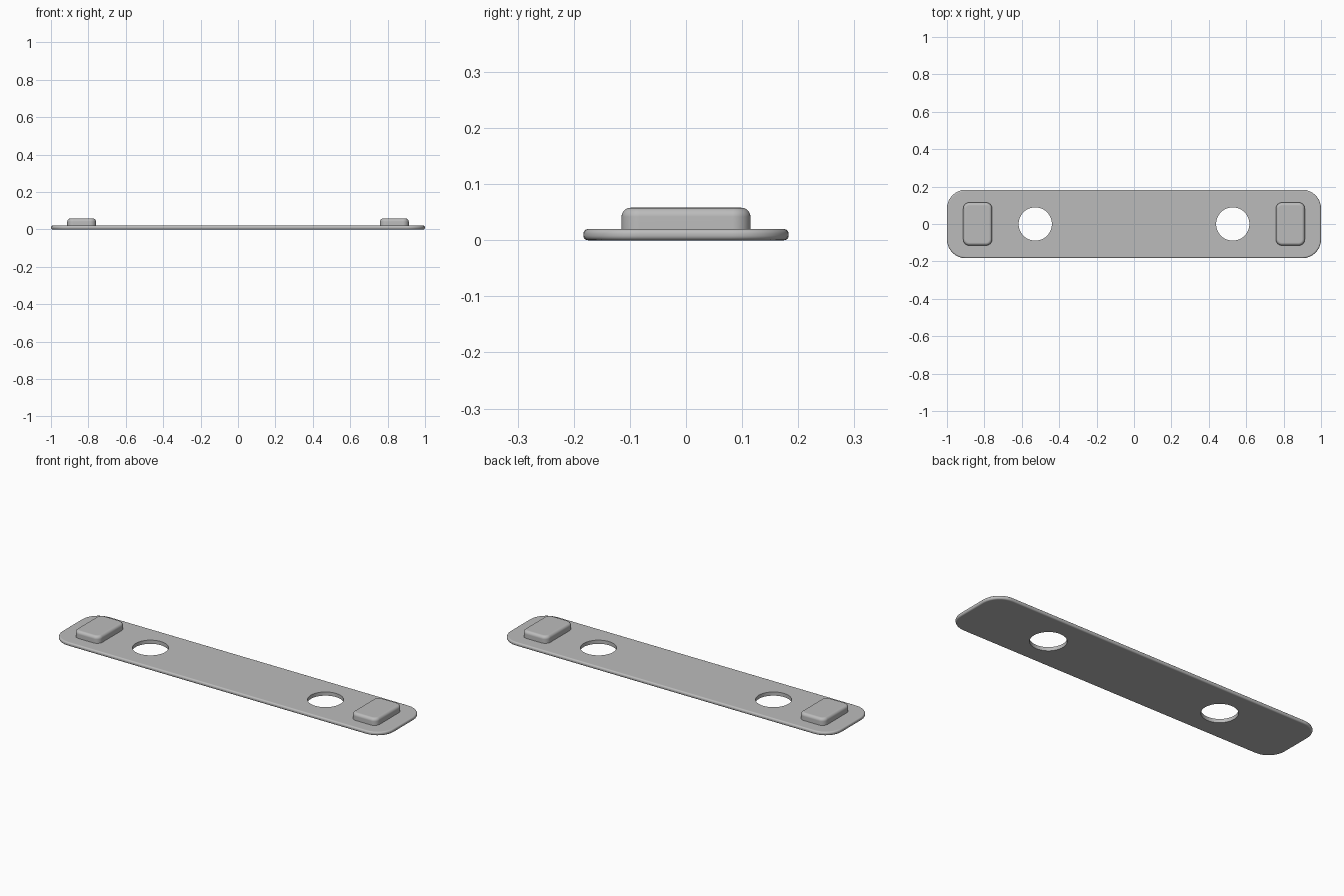
import bpy, bmesh
from math import sin, cos, pi, radians

if "Cube" in bpy.data.objects:
    bpy.data.objects.remove(bpy.data.objects["Cube"], do_unlink=True)

grey = bpy.data.materials.new("satin grey")
grey.use_nodes = True
grey.diffuse_color = (0.5, 0.5, 0.5, 1)
grey.node_tree.nodes["Principled BSDF"].inputs["Base Color"].default_value = (0.5, 0.5, 0.5, 1)


def outline(cx, hx, hy, radius, inset, steps=8):
    """Rounded rectangle, shrunk evenly by inset."""
    points = []
    for quarter, (sx, sy) in enumerate([(1, 1), (-1, 1), (-1, -1), (1, -1)]):
        for i in range(steps + 1):
            a = (quarter + i / steps) * pi / 2
            points.append((cx + sx * (hx - radius) + (radius - inset) * cos(a),
                           sy * (hy - radius) + (radius - inset) * sin(a)))
    return points


def rounded_slab(name, cx, hx, hy, z0, z1, radius, fillet, round_bottom, steps=5):
    """Stack of outlines with filleted top and, if wanted, bottom edges."""
    arc = [(fillet * (1 - cos(i / steps * pi / 2)), fillet * (1 - sin(i / steps * pi / 2)))
           for i in range(steps + 1)]
    layers = [(d, z0 + h) for d, h in reversed(arc)] if round_bottom else [(0, z0)]
    layers.sort(key=lambda layer: layer[1])
    layers += [(d, z1 - h) for d, h in arc]
    bm = bmesh.new()
    rings = [[bm.verts.new((x, y, z)) for x, y in outline(cx, hx, hy, radius, d)]
             for d, z in layers]
    n = len(rings[0])
    for low, high in zip(rings, rings[1:]):
        for i in range(n):
            j = (i + 1) % n
            bm.faces.new((low[i], low[j], high[j], high[i]))
    bm.faces.new(rings[0][::-1])
    bm.faces.new(rings[-1])
    bmesh.ops.recalc_face_normals(bm, faces=bm.faces)
    mesh = bpy.data.meshes.new(name)
    bm.to_mesh(mesh)
    bm.free()
    mesh.materials.append(grey)
    obj = bpy.data.objects.new(name, mesh)
    bpy.context.collection.objects.link(obj)
    return obj


def select(obj):
    bpy.ops.object.select_all(action='DESELECT')
    obj.select_set(True)
    bpy.context.view_layer.objects.active = obj


def finish(obj):
    select(obj)
    bpy.ops.object.shade_smooth_by_angle(angle=radians(35))
    weighted = obj.modifiers.new("flat_face_normals", 'WEIGHTED_NORMAL')
    weighted.keep_sharp = True


# Base plate with a rounded rim
plate = rounded_slab("base_plate", 0, 1.0, 0.183, 0, 0.02, 0.1, 0.0085, True)

# Two round through holes
for side in (-1, 1):
    bpy.ops.mesh.primitive_cylinder_add(vertices=48, radius=0.089, depth=0.2,
                                        location=(side * 0.528, 0, 0))
    cutter = bpy.context.object
    cutter.name = "hole_cutter"
    cutter.hide_render = True
    cutter.data.materials.append(grey)
    cut = plate.modifiers.new("hole", 'BOOLEAN')
    cut.object = cutter
    cut.solver = 'EXACT'
    select(plate)
    bpy.ops.object.modifier_apply(modifier=cut.name)
    bpy.data.objects.remove(cutter, do_unlink=True)
finish(plate)

# Raised end pads
for side, label in ((-1, "right"), (1, "left")):
    finish(rounded_slab(label + "_pad", side * 0.836, 0.077, 0.115,
                        0.015, 0.058, 0.032, 0.016, False))
